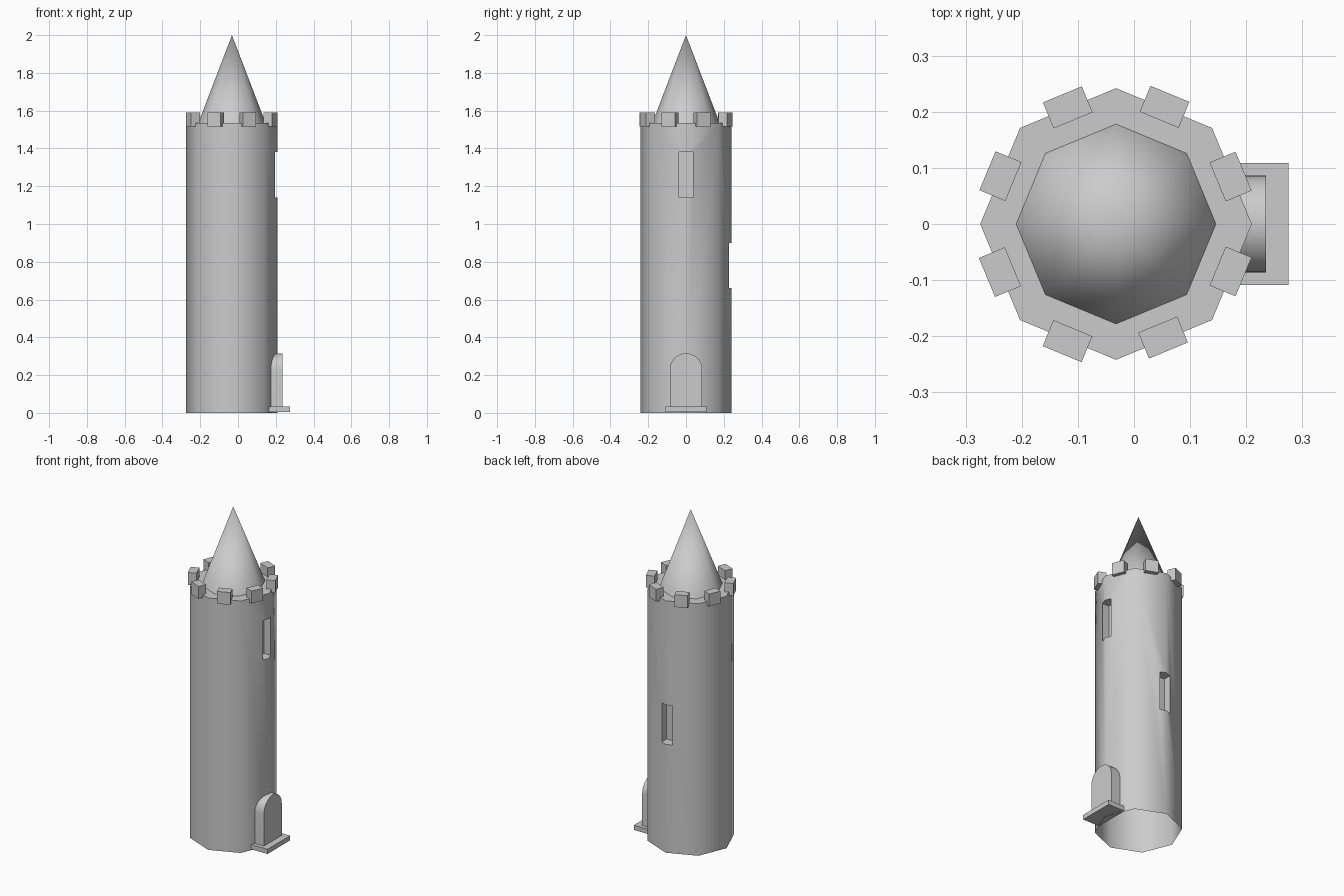
import bpy, bmesh, math
from mathutils import Matrix, Vector

if "Cube" in bpy.data.objects:
    bpy.data.objects.remove(bpy.data.objects["Cube"])

CX = -0.032          # tower axis
R, TOP = 0.242, 1.535


def new_object(name, bm, smooth=None):
    bmesh.ops.recalc_face_normals(bm, faces=bm.faces)
    mesh = bpy.data.meshes.new(name)
    bm.to_mesh(mesh)
    bm.free()
    ob = bpy.data.objects.new(name, mesh)
    bpy.context.collection.objects.link(ob)
    if smooth:
        smooth_object(ob, smooth)
    return ob


def activate(ob):
    bpy.ops.object.select_all(action='DESELECT')
    ob.select_set(True)
    bpy.context.view_layer.objects.active = ob


def smooth_object(ob, angle):
    activate(ob)
    bpy.ops.object.shade_smooth_by_angle(angle=math.radians(angle))


def box(name, centre, size, turn=0.0):
    bm = bmesh.new()
    m = (Matrix.Translation(centre) @ Matrix.Rotation(turn, 4, 'Z')
         @ Matrix.Diagonal((*size, 1)))
    bmesh.ops.create_cube(bm, size=1, matrix=m)
    return new_object(name, bm)


# Eight-sided tower wall
bm = bmesh.new()
ring = [(CX + R * math.cos(i * math.pi / 4), R * math.sin(i * math.pi / 4))
        for i in range(8)]
base = bm.faces.new([bm.verts.new((x, y, 0)) for x, y in ring])
ext = bmesh.ops.extrude_face_region(bm, geom=[base], use_keep_orig=True)
bmesh.ops.translate(bm, vec=(0, 0, TOP),
                    verts=[v for v in ext['geom'] if isinstance(v, bmesh.types.BMVert)])
tower = new_object("tower_wall", bm)

# Window recesses on the right and the back
cutters = [box("window_cutter_right", (0.25, 0, 1.26), (0.20, 0.072, 0.24)),
           box("window_cutter_back", (CX, 0.28, 0.78), (0.072, 0.20, 0.24))]
activate(tower)
for c in cutters:
    c.hide_render = True
    mod = tower.modifiers.new("recess", 'BOOLEAN')
    mod.operation, mod.solver, mod.object = 'DIFFERENCE', 'EXACT', c
    bpy.ops.object.modifier_apply(modifier=mod.name)
for c in cutters:
    bpy.data.objects.remove(c, do_unlink=True)

# The tower is open underneath
bm = bmesh.new()
bm.from_mesh(tower.data)
bmesh.ops.delete(bm, geom=[f for f in bm.faces if f.calc_center_median().z < 0.001],
                 context='FACES')
bm.to_mesh(tower.data)
bm.free()
smooth_object(tower, 50)

# Pointed roof
bm = bmesh.new()
bmesh.ops.create_cone(bm, cap_ends=False, segments=8, radius1=0.178, radius2=0,
                      depth=2 - TOP,
                      matrix=Matrix.Translation((CX, 0, (2 + TOP) / 2))
                      @ Matrix.Rotation(math.pi / 2, 4, 'Z'))
bmesh.ops.remove_doubles(bm, verts=bm.verts, dist=1e-4)
new_object("roof", bm, 80)

# Battlements, one on each side of the octagon
for i, r in enumerate((0.221, 0.226, 0.225, 0.223, 0.224, 0.226, 0.219, 0.221)):
    a = math.radians(22.5 + 45 * i)
    box(f"battlement_{i + 1}",
        (CX + r * math.cos(a), r * math.sin(a), 1.5525), (0.05, 0.075, 0.075), a)

# Arched door
bm = bmesh.new()
w, spring = 0.086, 0.229
outline = [(-w, 0.02), (w, 0.02)] + [
    (w * math.cos(t * math.pi / 16), spring + w * math.sin(t * math.pi / 16))
    for t in range(17)]
face = bm.faces.new([bm.verts.new((0.15, y, z)) for y, z in outline])
ext = bmesh.ops.extrude_face_region(bm, geom=[face], use_keep_orig=True)
bmesh.ops.translate(bm, vec=(0.085, 0, 0),
                    verts=[v for v in ext['geom'] if isinstance(v, bmesh.types.BMVert)])
new_object("door", bm, 40)

# Doorstep
box("doorstep", (0.2175, 0, 0.0205), (0.115, 0.218, 0.029))
